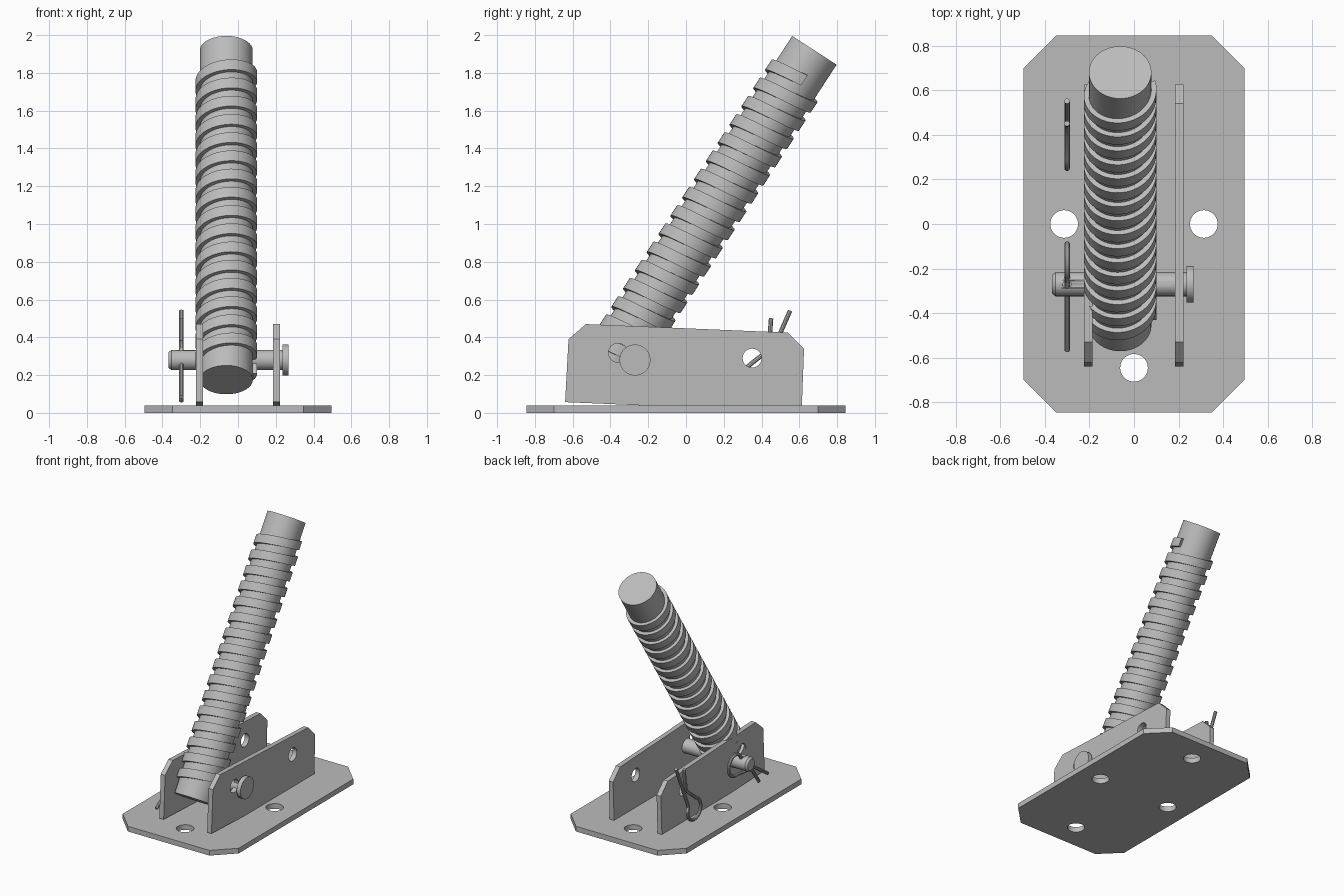
import bpy, bmesh, math
from mathutils import Matrix, Vector

cube = bpy.data.objects.get("Cube")
if cube:
    bpy.data.objects.remove(cube, do_unlink=True)

steel = bpy.data.materials.new("grey_steel")
steel.use_nodes = True
GREY = (0.5, 0.5, 0.5, 1)
steel.diffuse_color = GREY
steel.node_tree.nodes["Principled BSDF"].inputs["Base Color"].default_value = GREY

# Local x, y, z become world y, z, x
SIDEWAYS = Matrix(((0, 0, 1, 0), (1, 0, 0, 0), (0, 1, 0, 0), (0, 0, 0, 1)))


def select(obj):
    bpy.ops.object.select_all(action='DESELECT')
    obj.select_set(True)
    bpy.context.view_layer.objects.active = obj


def finish(obj):
    obj.data.materials.clear()
    obj.data.materials.append(steel)
    select(obj)
    bpy.ops.object.shade_smooth_by_angle(angle=math.radians(35))
    return obj


def from_bmesh(name, bm, matrix):
    bmesh.ops.recalc_face_normals(bm, faces=bm.faces)
    mesh = bpy.data.meshes.new(name)
    bm.to_mesh(mesh)
    bm.free()
    obj = bpy.data.objects.new(name, mesh)
    obj.matrix_world = matrix
    bpy.context.collection.objects.link(obj)
    return finish(obj)


def circle(y, z, r, n=40):
    return [(y + r * math.cos(i * math.tau / n), z + r * math.sin(i * math.tau / n))
            for i in range(n)]


def plate(name, outline, holes, thickness, matrix):
    """Flat plate with round holes, from a filled 2D curve."""
    curve = bpy.data.curves.new(name, 'CURVE')
    curve.dimensions = '2D'
    curve.fill_mode = 'BOTH'
    curve.extrude = thickness / 2
    for loop in [outline] + [circle(*h) for h in holes]:
        spline = curve.splines.new('POLY')
        spline.points.add(len(loop) - 1)
        for point, (a, b) in zip(spline.points, loop):
            point.co = (a, b, 0, 1)
        spline.use_cyclic_u = True
    obj = bpy.data.objects.new(name, curve)
    bpy.context.collection.objects.link(obj)
    obj.matrix_world = matrix
    select(obj)
    bpy.ops.object.convert(target='MESH')
    obj = bpy.context.object
    bm = bmesh.new()
    bm.from_mesh(obj.data)
    bmesh.ops.remove_doubles(bm, verts=bm.verts, dist=0.0001)
    bmesh.ops.recalc_face_normals(bm, faces=bm.faces)
    bm.to_mesh(obj.data)
    bm.free()
    return finish(obj)


def lathe(name, profile, matrix, n=48):
    """Solid of revolution about local z from (radius, height) points."""
    bm = bmesh.new()
    rings = [[bm.verts.new((x, y, h)) for x, y in circle(0, 0, r, n)] for r, h in profile]
    for low, high in zip(rings, rings[1:]):
        for i in range(n):
            j = (i + 1) % n
            bm.faces.new((low[i], low[j], high[j], high[i]))
    bm.faces.new(rings[0])
    bm.faces.new(rings[-1])
    return from_bmesh(name, bm, matrix)


# Base plate with cut corners and four bolt holes
W, L, C = 0.495, 0.845, 0.147
base_outline = [(W, C - L), (W, L - C), (W - C, L), (C - W, L),
                (-W, L - C), (-W, C - L), (C - W, -L), (W - C, -L)]
base_holes = [(s * 0.313, 0, 0.062) for s in (1, -1)] + [(0, s * 0.645, 0.062) for s in (1, -1)]
plate("base_plate", base_outline, base_holes, 0.04, Matrix.Translation((0, 0, 0.02)))

# Two slightly tilted side plates
side_outline = [(-0.64, 0.057), (0.612, 0.004), (0.625, 0.34),
                (0.54, 0.425), (-0.53, 0.47), (-0.622, 0.39)]
side_holes = [(-0.36, 0.318, 0.05), (0.35, 0.29, 0.05)]
for side, x in (("left", 0.203), ("right", -0.205)):
    plate(side + "_side_plate", side_outline, side_holes, 0.037,
          Matrix.Translation((x, 0, 0)) @ SIDEWAYS)

# Leaning rod with a square helical thread
ROD_R, ROD_LEN = 0.14, 2.08
rod_matrix = Matrix.Translation((-0.062, -0.453, 0.175)) @ Matrix.Rotation(math.radians(-33), 4, 'X')
lathe("threaded_rod", [(ROD_R, 0), (ROD_R, ROD_LEN)], rod_matrix, 64)

PITCH, RIDGE, OUTER, STEPS = 0.115, 0.064, 0.163, 48
START, END = 0.04, 1.95
bm = bmesh.new()
sections = []
for i in range(int((END - START - RIDGE) / PITCH * STEPS) + 1):
    a = i * math.tau / STEPS
    h = START + i * PITCH / STEPS
    sections.append([bm.verts.new((r * math.cos(a), r * math.sin(a), h + dh))
                     for r, dh in ((ROD_R - 0.01, 0), (OUTER, 0),
                                   (OUTER, RIDGE), (ROD_R - 0.01, RIDGE))])
for s, t in zip(sections, sections[1:]):
    for k in range(4):
        m = (k + 1) % 4
        bm.faces.new((s[k], s[m], t[m], t[k]))
bm.faces.new(sections[0])
bm.faces.new(sections[-1])
from_bmesh("rod_thread", bm, rod_matrix)

# Headed cross pin
pin_matrix = Matrix.Translation((0, -0.27, 0.28)) @ SIDEWAYS
pin = lathe("cross_pin", [(0.042, -0.367), (0.054, -0.352), (0.054, 0.235),
                          (0.082, 0.235), (0.082, 0.267)], pin_matrix)

# Cross hole near the plain end of the pin
cutter = lathe("pin_hole_cutter", [(0.018, 0), (0.018, 0.6)], Matrix.Translation((-0.3, -0.27, 0)), 20)
cutter.hide_render = True
cut = pin.modifiers.new("hole", 'BOOLEAN')
cut.operation = 'DIFFERENCE'
cut.object = cutter
select(pin)
bpy.ops.object.modifier_apply(modifier=cut.name)
bpy.data.objects.remove(cutter, do_unlink=True)


# Spring clips: straight prong, ring, then wavy prong
def spring_clip(name, centre, along, across):
    ring = 0.08
    path = [(0.447, 0.046), (0.25, 0.046), (0.09, 0.046)]
    for i in range(21):
        a = math.radians(38 + i * 14)
        path.append((ring * math.cos(a), ring * math.sin(a)))
    path += [(0.12, -0.024), (0.17, 0.004), (0.21, 0.018), (0.25, 0.016),
             (0.29, 0.0), (0.33, -0.016), (0.37, -0.03)]
    curve = bpy.data.curves.new(name, 'CURVE')
    curve.dimensions = '3D'
    curve.bevel_depth = 0.0125
    curve.bevel_resolution = 3
    curve.use_fill_caps = True
    spline = curve.splines.new('POLY')
    spline.points.add(len(path) - 1)
    u_dir, v_dir = Vector((0, *along)), Vector((0, *across))
    for point, (u, v) in zip(spline.points, path):
        point.co = (*(Vector(centre) + u_dir * u + v_dir * v), 1)
    obj = bpy.data.objects.new(name, curve)
    bpy.context.collection.objects.link(obj)
    select(obj)
    bpy.ops.object.convert(target='MESH')
    finish(bpy.context.object)


spring_clip("spare_spring_clip", (-0.3, 0.33, 0.15), (0.4, 0.917), (0.917, -0.4))
spring_clip("pin_spring_clip", (-0.3, -0.17, 0.295), (-0.83, -0.56), (-0.56, 0.83))
